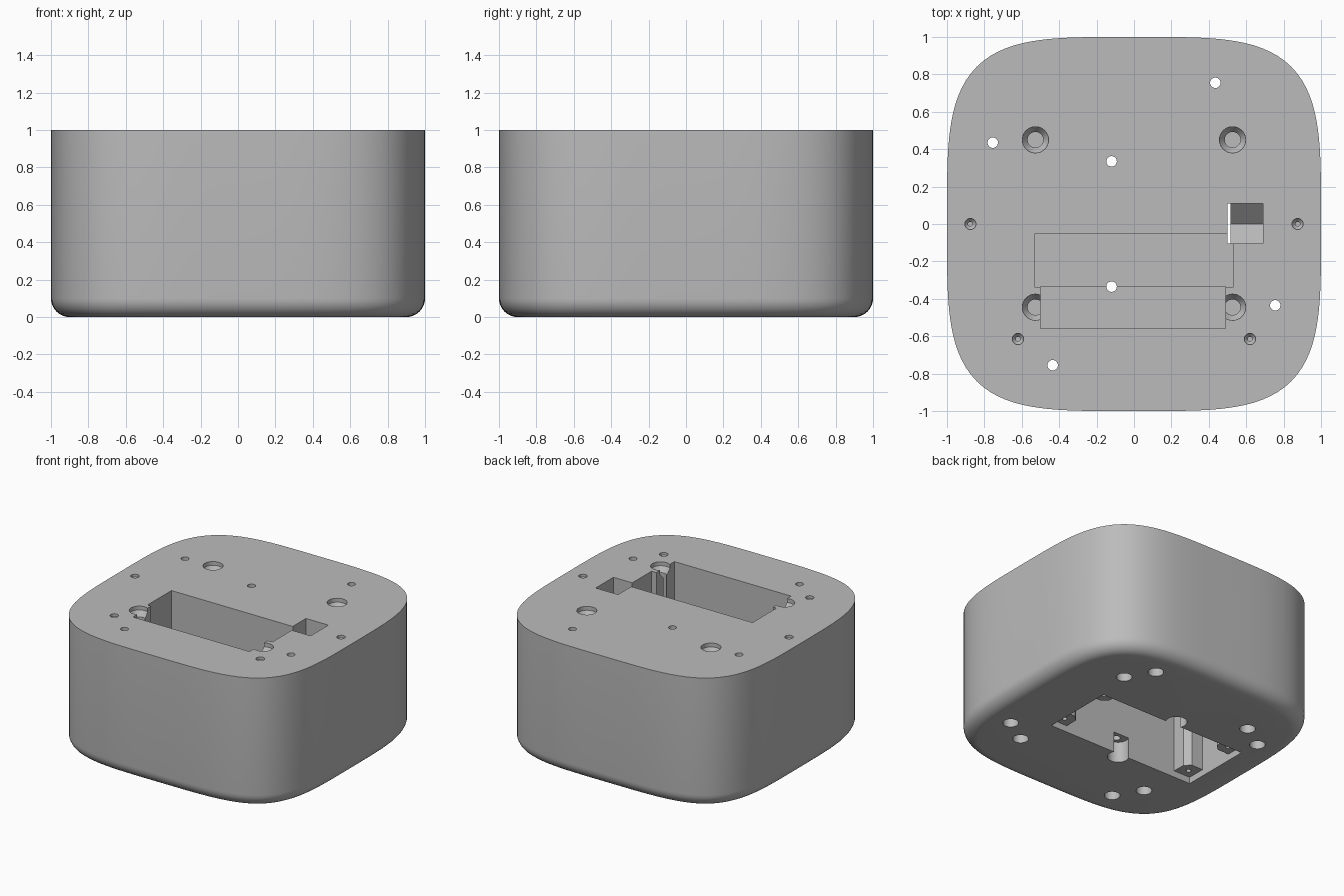
import bpy, bmesh, math

if "Cube" in bpy.data.objects:
    bpy.data.objects.remove(bpy.data.objects["Cube"], do_unlink=True)

grey = bpy.data.materials.new("light_grey")
grey.use_nodes = True
colour = (0.5, 0.5, 0.5, 1)
grey.diffuse_color = colour
grey.node_tree.nodes["Principled BSDF"].inputs["Base Color"].default_value = colour


def loft(name, rings):
    """Closed solid through a list of rings with equal point counts."""
    bm = bmesh.new()
    rows = [[bm.verts.new(p) for p in ring] for ring in rings]
    n = len(rows[0])
    for low, high in zip(rows, rows[1:]):
        for i in range(n):
            j = (i + 1) % n
            bm.faces.new((low[i], low[j], high[j], high[i]))
    bm.faces.new(rows[0][::-1])
    bm.faces.new(rows[-1])
    bmesh.ops.recalc_face_normals(bm, faces=bm.faces)
    mesh = bpy.data.meshes.new(name)
    bm.to_mesh(mesh)
    bm.free()
    mesh.materials.append(grey)
    obj = bpy.data.objects.new(name, mesh)
    bpy.context.collection.objects.link(obj)
    return obj


def prism(name, outline, z0, z1):
    return loft(name, [[(x, y, z) for x, y in outline] for z in (z0, z1)])


def box(name, x0, x1, y0, y1, z0, z1):
    return prism(name, [(x0, y0), (x1, y0), (x1, y1), (x0, y1)], z0, z1)


def bore(name, x, y, steps, sides=32):
    """Turned cutter; steps are (radius, z) pairs."""
    turn = [math.tau * i / sides for i in range(sides)]
    return loft(name, [[(x + r * math.cos(a), y + r * math.sin(a), z)
                        for a in turn] for r, z in steps])


def squircle(inset, z, count=160):
    """Fourth-power superellipse moved inwards along its normals."""
    ring = []
    for i in range(count):
        a = math.tau * i / count
        c, s = math.cos(a), math.sin(a)
        k = (c ** 4 + s ** 4) ** -0.25
        x, y = c * k, s * k
        d = math.hypot(x ** 3, y ** 3)
        ring.append((x - inset * x ** 3 / d, y - inset * y ** 3 / d, z))
    return ring


# Body with a rounded lower edge
fillet = 0.1
arc = [math.pi / 2 * i / 8 for i in range(9)]
body = loft("body", [squircle(fillet * (1 - math.sin(a)), fillet * (1 - math.cos(a)))
                     for a in arc] + [squircle(0, 1)])
cutters = []

# Pocket in the top, with a deeper narrow front part
cutters.append(box("pocket", -0.53, 0.53, -0.34, -0.05, 0.65, 1.1))
cutters.append(box("pocket_front", -0.5, 0.49, -0.56, -0.335, 0.55, 1.1))

# Wire notch with a V-shaped floor
notch = [(-0.105, 1.1), (-0.105, 0.55), (0, 0.45), (0.11, 0.55), (0.11, 1.1)]
cutters.append(loft("wire_notch", [[(x, y, z) for y, z in notch] for x in (0.5, 0.69)]))

# Lid recess and cavity in the underside, leaving four corner bosses
x0, x1, w, b = -0.74, 0.515, 0.28, 0.14
cutters.append(box("lid_recess", x0, x1, -w, w, -0.1, 0.05))
corners = [(x0, -w, 1, 1), (x1, -w, -1, 1), (x1, w, -1, -1), (x0, w, 1, -1)]
outline = []
for x, y, sx, sy in corners:
    step = [(x, y + sy * b), (x + sx * b * 0.7, y + sy * b),
            (x + sx * b, y + sy * b * 0.7), (x + sx * b, y)]
    outline += step if sx == sy else step[::-1]
    cutters.append(bore("lid_screw_hole", x + sx * 0.065, y + sy * 0.065,
                        [(0.018, 0.02), (0.018, 0.25)], 16))
cutters.append(prism("cavity", outline, 0.02, 0.58))

# Rounded bays and screw holes at the middle of the cavity's long sides
for side in (-1, 1):
    cutters.append(bore("bay", -0.12, side * 0.315, [(0.075, -0.1), (0.075, 0.16)]))
    cutters.append(bore("bay_screw_hole", -0.12, side * 0.335, [(0.028, 0.1), (0.028, 1.1)]))

# Through holes and foot holes, repeated at every quarter turn
for q in range(4):
    c, s = (1, 0, -1, 0)[q], (0, 1, 0, -1)[q]
    x, y = 0.435, 0.755
    cutters.append(bore("through_hole", c * x - s * y, s * x + c * y,
                        [(0.055, -0.1), (0.055, 0.3), (0.028, 0.3), (0.028, 1.1)]))
    x = y = 0.56
    cutters.append(bore("foot_hole", c * x - s * y, s * x + c * y,
                        [(0.055, -0.1), (0.055, 0.3)]))

# Countersunk and small pilot holes in the top
for side in (-1, 1):
    for y in (-0.445, 0.45):
        cutters.append(bore("countersink", side * 0.527, y, [
            (0.042, 0.7), (0.042, 0.93), (0.07, 0.97), (0.07, 1.1)]))
    for x, y in ((0.875, 0), (0.62, -0.615)):
        cutters.append(bore("pilot_hole", side * x, y, [
            (0.012, 0.8), (0.012, 0.96), (0.03, 0.98), (0.03, 1.1)], 20))

# Cut everything out of the body
bpy.context.view_layer.objects.active = body
for cutter in cutters:
    cutter.hide_render = True
    mod = body.modifiers.new(cutter.name, "BOOLEAN")
    mod.operation = "DIFFERENCE"
    mod.solver = "EXACT"
    mod.object = cutter
    bpy.ops.object.modifier_apply(modifier=mod.name)
    bpy.data.objects.remove(cutter, do_unlink=True)

bpy.ops.object.select_all(action="DESELECT")
body.select_set(True)
bpy.ops.object.shade_smooth_by_angle(angle=math.radians(30))
